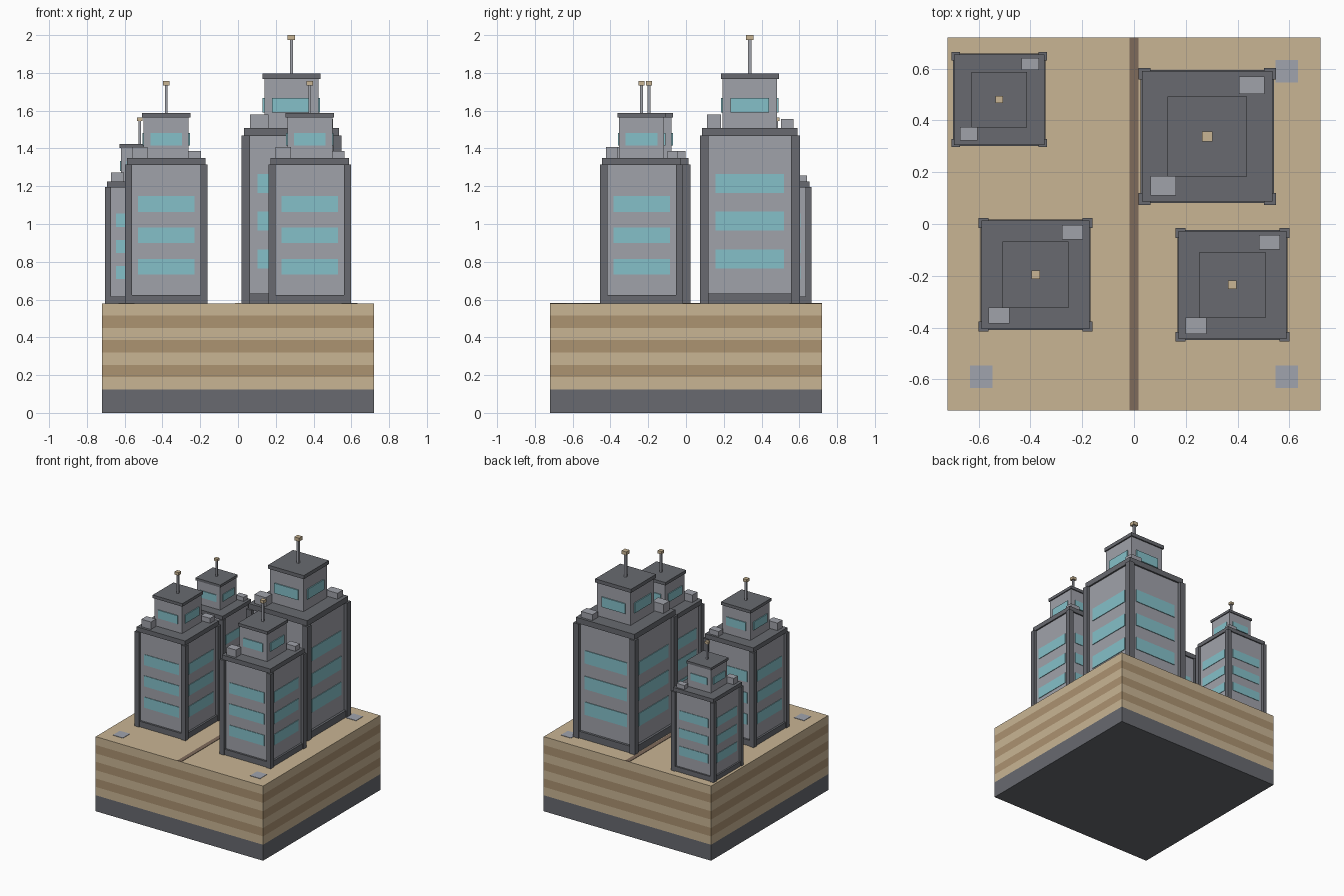
import bpy
import bmesh
from mathutils import Vector

cube = bpy.data.objects.get("Cube")
if cube:
    bpy.data.objects.remove(cube, do_unlink=True)


def material(name, r, g, b):
    """Flat material from 0-255 display values, stored as linear colour."""
    lin = [((c / 255 + 0.055) / 1.055) ** 2.4 for c in (r, g, b)] + [1.0]
    m = bpy.data.materials.new(name)
    m.use_nodes = True
    m.diffuse_color = lin
    bsdf = m.node_tree.nodes["Principled BSDF"]
    bsdf.inputs["Base Color"].default_value = lin
    return m


SLATE = material("slate", 104, 106, 112)
CONCRETE = material("concrete", 160, 162, 170)
GLASS = material("window_glass", 133, 192, 201)
SAND = material("light_sand", 201, 181, 148)
DARK_SAND = material("dark_sand", 172, 147, 113)
BROWN = material("path_brown", 127, 107, 91)
PAD = material("pad_grey", 160, 163, 174)


def make_object(name, boxes, mat):
    """One object from a list of (centre x, y, bottom z, size x, y, z) boxes."""
    bm = bmesh.new()
    for x, y, z, sx, sy, sz in boxes:
        verts = bmesh.ops.create_cube(bm, size=1)["verts"]
        bmesh.ops.scale(bm, vec=Vector((sx, sy, sz)), verts=verts)
        bmesh.ops.translate(bm, vec=Vector((x, y, z + sz / 2)), verts=verts)
    mesh = bpy.data.meshes.new(name)
    bm.to_mesh(mesh)
    bm.free()
    mesh.materials.append(mat)
    obj = bpy.data.objects.new(name, mesh)
    bpy.context.scene.collection.objects.link(obj)
    return obj


def four_sides(half, z, width, height, thick=0.008):
    """Plates on all four walls of a square block."""
    plates = []
    for s in (-1, 1):
        plates.append((s * half, 0, z, thick * 2, width, height))
        plates.append((0, s * half, z, width, thick * 2, height))
    return plates


# Ground block: slate footing and alternating strata
SIDE, GROUND, FOOT = 1.44, 0.58, 0.124
make_object("footing", [(0, 0, 0, SIDE, SIDE, FOOT)], SLATE)
layer = (GROUND - FOOT) / 7
for first, name, mat in ((0, "light_strata", SAND), (1, "dark_strata", DARK_SAND)):
    make_object(name, [(0, 0, FOOT + i * layer, SIDE, SIDE, layer)
                       for i in range(first, 7, 2)], mat)

# Path and corner pads
make_object("path", [(0, 0, GROUND - 0.002, 0.034, SIDE, 0.005)], BROWN)
make_object("corner_pads", [(sx * 0.59, sy * 0.59, GROUND - 0.002, 0.086, 0.086, 0.005)
                            for sx in (-1, 1) for sy in (-1, 1)], PAD)


def tower(name, x, y, scale):
    parts = {
        # Main shaft
        "body": ([(0, 0, 0, 0.478, 0.478, 0.9)], CONCRETE),
        "plinth": ([(0, 0, 0, 0.514, 0.514, 0.053)], SLATE),
        "corner_posts": ([(sx * 0.242, sy * 0.242, 0, 0.046, 0.046, 0.888)
                          for sx in (-1, 1) for sy in (-1, 1)], SLATE),
        "roof_slab": ([(0, 0, 0.886, 0.504, 0.504, 0.043)], SLATE),
        "windows": ([p for i in range(3)
                     for p in four_sides(0.239, 0.185 + 0.2 * i, 0.362, 0.1, 0.005)], GLASS),
        # Upper storey
        "upper_block": ([(0, 0, 0.92, 0.288, 0.288, 0.27)], CONCRETE),
        "upper_windows": (four_sides(0.144, 1.01, 0.204, 0.078), GLASS),
        "upper_cap": ([(0, 0, 1.188, 0.308, 0.308, 0.028)], SLATE),
        # Roof equipment and mast
        "roof_units": ([(-0.17, -0.19, 0.925, 0.098, 0.076, 0.074),
                        (0.172, 0.198, 0.925, 0.098, 0.068, 0.05)], CONCRETE),
        "mast": ([(0, 0, 1.21, 0.018, 0.018, 0.19)], CONCRETE),
        "mast_tip": ([(0, 0, 1.393, 0.04, 0.04, 0.027)], SAND),
    }
    for part, (boxes, mat) in parts.items():
        obj = make_object(f"{name}_{part}", boxes, mat)
        obj.location = (x, y, GROUND)
        obj.scale = (scale,) * 3


tower("tall_tower", 0.283, 0.338, 1.0)
tower("front_right_tower", -0.38, -0.196, 0.828)
tower("front_left_tower", 0.38, -0.235, 0.828)
tower("small_tower", -0.52, 0.48, 0.693)
